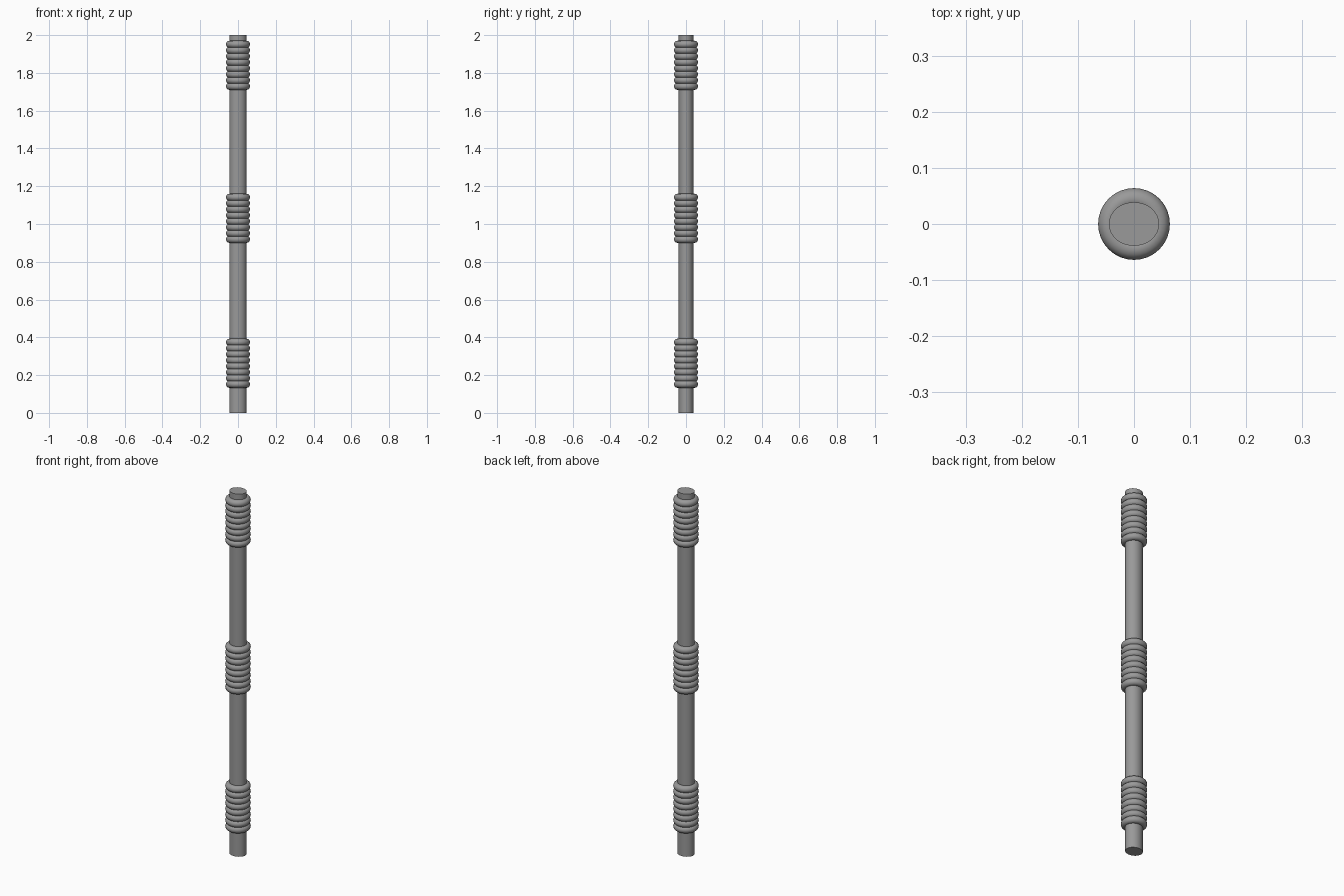
import bpy
import math

cube = bpy.data.objects.get("Cube")
if cube:
    bpy.data.objects.remove(cube, do_unlink=True)

grey = bpy.data.materials.new("grey metal")
grey.use_nodes = True
colour = (0.32, 0.32, 0.32, 1)
grey.diffuse_color = colour
grey.node_tree.nodes["Principled BSDF"].inputs["Base Color"].default_value = colour


def finish(obj, name):
    obj.name = name
    obj.data.materials.append(grey)
    bpy.ops.object.shade_smooth_by_angle(angle=math.radians(40))


# Slightly oval central rod
bpy.ops.mesh.primitive_cylinder_add(vertices=32, radius=1, depth=2, location=(0, 0, 1))
rod = bpy.context.object
rod.scale = (0.045, 0.039, 1)
bpy.ops.object.transform_apply(location=False, rotation=False, scale=True)
finish(rod, "rod")

# Three grips, each a stack of overlapping rings
RINGS = 8
PITCH = 0.0318
TUBE = 0.019
for grip, middle in (("lower", 0.263), ("middle", 1.03), ("upper", 1.84)):
    for i in range(RINGS):
        z = middle + (i - (RINGS - 1) / 2) * PITCH
        bpy.ops.mesh.primitive_torus_add(
            major_radius=0.064 - TUBE, minor_radius=TUBE,
            major_segments=32, minor_segments=12, location=(0, 0, z))
        finish(bpy.context.object, f"{grip}_grip_ring_{i + 1}")
